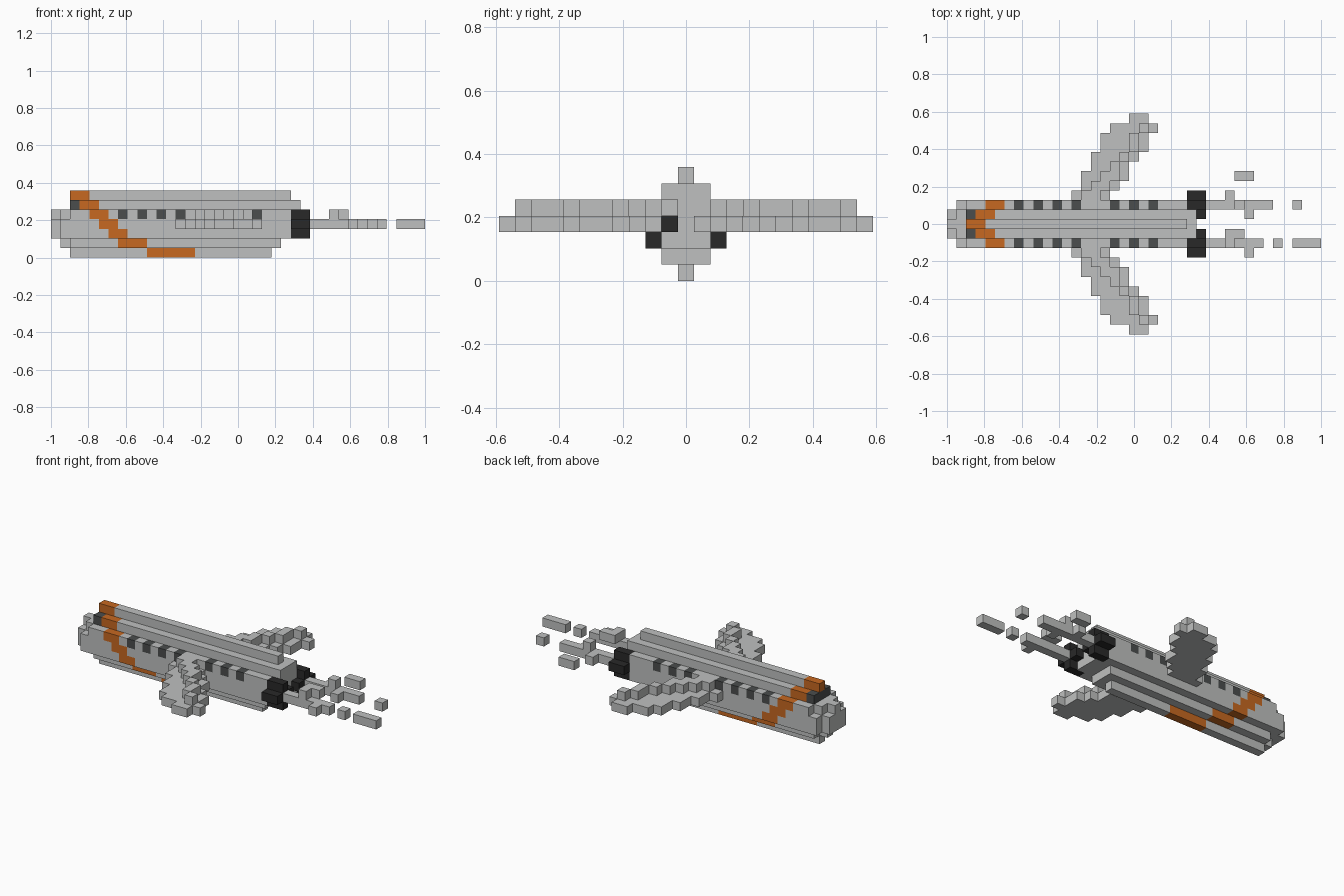
import bpy
import bmesh
from mathutils import Vector

old = bpy.data.objects.get("Cube")
if old:
    bpy.data.objects.remove(old)

V = 2 / 39  # size of one block


def material(name, r, g, b):
    m = bpy.data.materials.new(name)
    m.use_nodes = True
    m.diffuse_color = (r, g, b, 1)
    m.node_tree.nodes["Principled BSDF"].inputs["Base Color"].default_value = (r, g, b, 1)
    return m


GREY = material("light grey", 0.52, 0.53, 0.525)
ORANGE = material("orange", 0.57, 0.14, 0.015)
GLASS = material("window grey", 0.07, 0.075, 0.075)
BLACK = material("engine black", 0.022, 0.022, 0.022)


def part(name, mat, rows):
    """One object from rows of blocks: (x start, x end, y index, z index)."""
    bm = bmesh.new()
    for a, b, j, k in rows:
        cube = bmesh.ops.create_cube(bm, size=V)["verts"]
        bmesh.ops.scale(bm, vec=(b - a, 1, 1), verts=cube)
        centre = Vector(((a + b) / 2 * V - 1, j * V, (k + 0.5) * V))
        bmesh.ops.translate(bm, vec=centre, verts=cube)
    # merge neighbouring blocks and drop the walls between them
    bmesh.ops.remove_doubles(bm, verts=bm.verts, dist=V / 100)
    mesh = bpy.data.meshes.new(name)
    bm.to_mesh(mesh)
    bm.free()
    mesh.materials.append(mat)
    obj = bpy.data.objects.new(name, mesh)
    bpy.context.collection.objects.link(obj)
    return obj


# Fuselage layers from keel to spine: starts and ends by distance from the
# centre line, then the span of the slanted stripe
layers = [
    ([2], [23], (10, 15)),
    ([1, 2], [24, 24], (7, 10)),
    ([0, 0, 1], [26, 26, 25], (6, 8)),
    ([0, 0, 1], [26, 26, 25], (5, 7)),
    ([0, 1, 2], [26, 26, 25], (4, 6)),
    ([2, 2], [26, 26], (3, 5)),
    ([2], [25], (2, 4)),
]
windows = (7, 9, 11, 13, 17, 19, 21)
hull, stripe, glass, windscreen = [], [], [], []
for k, (starts, ends, (s0, s1)) in enumerate(layers):
    half = len(starts) - 1
    for j in range(-half, half + 1):
        a, b = starts[abs(j)], ends[abs(j)]
        stripe.append((s0, s1, j, k))
        if k == 5:
            windscreen.append((a, s0, j, k))
        elif a < s0:
            hull.append((a, s0, j, k))
        cursor = s1
        if k == 4 and abs(j) == 2:
            for w in windows:
                hull.append((cursor, w, j, k))
                glass.append((w, w + 1, j, k))
                cursor = w + 1
        hull.append((cursor, b, j, k))
part("fuselage", GREY, hull)
part("slanted_stripe", ORANGE, stripe)
part("cabin_windows", GLASS, glass)
part("windscreen", GLASS, windscreen)

# Swept wings: stepped plate with a raised ridge near the trailing edge
plate = [(13, 17), (14, 18), (14, 19), (15, 19), (15, 20), (16, 21), (16, 21), (17, 22), (19, 21)]
ridge = [(14, 16), (15, 17), (16, 18), (17, 18), (18, 19), (19, 20), (19, 20), (20, 21)]
for side, label in ((1, "back"), (-1, "front")):
    rows = [(a, b, side * (n + 3), 3) for n, (a, b) in enumerate(plate)]
    rows += [(a, b, side * (n + 3), 4) for n, (a, b) in enumerate(ridge)]
    part(label + "_wing", GREY, rows)

    # Cross-shaped engine tucked against the tail
    part(label + "_engine", BLACK, [
        (25, 27, side * 2, 2), (25, 27, side * 2, 3), (25, 27, side * 2, 4),
        (25, 27, side * 3, 3), (26, 27, side, 3)])

# Broken exhaust trails
part("back_exhaust", GREY, [
    (27, 34, 2, 3), (36, 37, 2, 3), (30, 31, 2, 4),
    (31, 32, 1, 3), (29, 30, 3, 3), (30, 32, 5, 3)])
part("front_exhaust", GREY, [
    (27, 33, -2, 3), (34, 35, -2, 3), (36, 39, -2, 3),
    (29, 30, -2, 4), (29, 31, -1, 4), (31, 32, -3, 3)])
